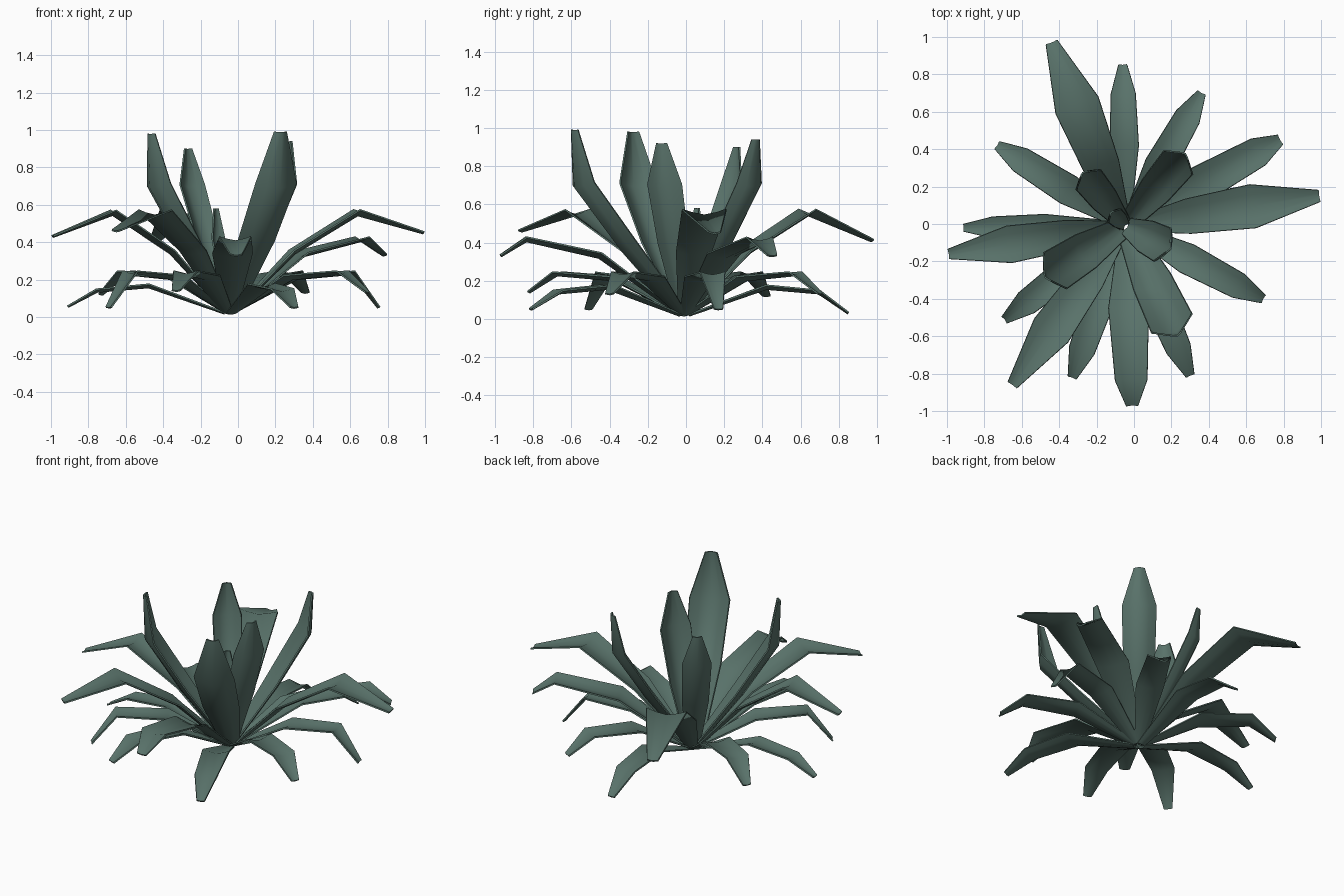
import bpy, math
from mathutils import Vector

if "Cube" in bpy.data.objects:
    bpy.data.objects.remove(bpy.data.objects["Cube"])

# Leaf types: stations of (fraction of reach, height, fraction of width), last height is replaced by the tip height
TYPES = {
    "ground": [(.03, .02, .35), (.5, .165, 1), (.82, .14, .85), (1, .04, .3)],
    "low":    [(.03, .025, .35), (.45, .21, 1), (.82, .235, .85), (1, .1, .3)],
    "middle": [(.03, .03, .35), (.46, .33, 1), (.86, .415, .8), (1, .33, .3)],
    "arched": [(.03, .03, .3), (.33, .345, .8), (.66, .555, 1), (1, .44, .27)],
    "upright": [(.03, .03, .45), (.55, .385, .9), (.95, .70, 1), (1, .98, .3)],
    "heart":  [(.03, .04, .5), (.5, .22, .9), (.93, .42, 1), (1, .58, .35)],
}

# Each leaf: type, tip x, tip y, tip height, width
LEAVES = [
    ("ground", -.06, .85, .03, .155), ("ground", -.91, -.02, .055, .135),
    ("ground", .30, -.81, .05, .16),
    ("low", -.69, -.51, .05, .16), ("low", .75, .17, .05, .16),
    ("low", .36, .70, .13, .165), ("low", .69, -.40, .13, .165),
    ("low", -.33, -.82, .14, .165), ("low", -.73, .42, .12, .165),
    ("middle", .78, .45, .33, .20), ("middle", -.01, -.97, .33, .215),
    ("arched", -.44, .97, .41, .245), ("arched", .99, .15, .45, .235),
    ("arched", -.65, -.86, .46, .22), ("arched", -.99, -.16, .43, .20),
    ("upright", .23, -.59, .99, .24), ("upright", -.47, -.28, .98, .23),
    ("upright", .27, .37, .94, .20), ("upright", -.27, .27, .90, .17),
    ("upright", .19, -.13, .92, .20),
    ("heart", -.12, .06, .58, .10),
]
ACROSS = (-1, -.55, 0, .55, 1)
CROWN = Vector((-.045, -.01, 0))  # where all the leaves meet


def make_leaf(index, kind, tx, ty, tz, width):
    out = Vector((tx, ty, 0)) - CROWN
    reach = out.length
    out.normalize()
    side = Vector((-out.y, out.x, 0))
    stations = TYPES[kind]
    path = [CROWN + out * (reach * f) + Vector((0, 0, z)) for f, z, _ in stations]
    path[-1].z = tz
    depth = .26 if kind in ("upright", "heart") else .13
    verts, faces, n = [], [], len(ACROSS)
    for i, p in enumerate(path):
        # channelled cross-section, hollow towards the sky or the plant centre
        d = (path[min(i + 1, 3)] - path[max(i - 1, 0)]).normalized()
        normal = d.cross(side).normalized()
        w = width * stations[i][2]
        for t in ACROSS:
            lift = depth * w * (abs(t) ** 1.5 - .4)
            verts.append(p + side * (t * w / 2) + normal * lift)
    for i in range(len(path) - 1):
        for j in range(n - 1):
            a = i * n + j
            faces.append((a, a + n, a + n + 1, a + 1))
    mesh = bpy.data.meshes.new("leaf")
    mesh.from_pydata(verts, [], faces)
    leaf = bpy.data.objects.new(f"{kind}_leaf_{index:02d}", mesh)
    bpy.context.collection.objects.link(leaf)
    thick = leaf.modifiers.new("thickness", "SOLIDIFY")
    thick.thickness = .009
    thick.offset = 0
    mesh.materials.append(green)
    bpy.ops.object.select_all(action="DESELECT")
    leaf.select_set(True)
    bpy.context.view_layer.objects.active = leaf
    bpy.ops.object.modifier_apply(modifier="thickness")
    bpy.ops.object.shade_smooth_by_angle(angle=math.radians(60))


green = bpy.data.materials.new("leaf_green")
green.diffuse_color = (.10, .17, .145, 1)
green.use_nodes = True
green.node_tree.nodes["Principled BSDF"].inputs["Base Color"].default_value = green.diffuse_color

for k, spec in enumerate(LEAVES):
    make_leaf(k + 1, *spec)
